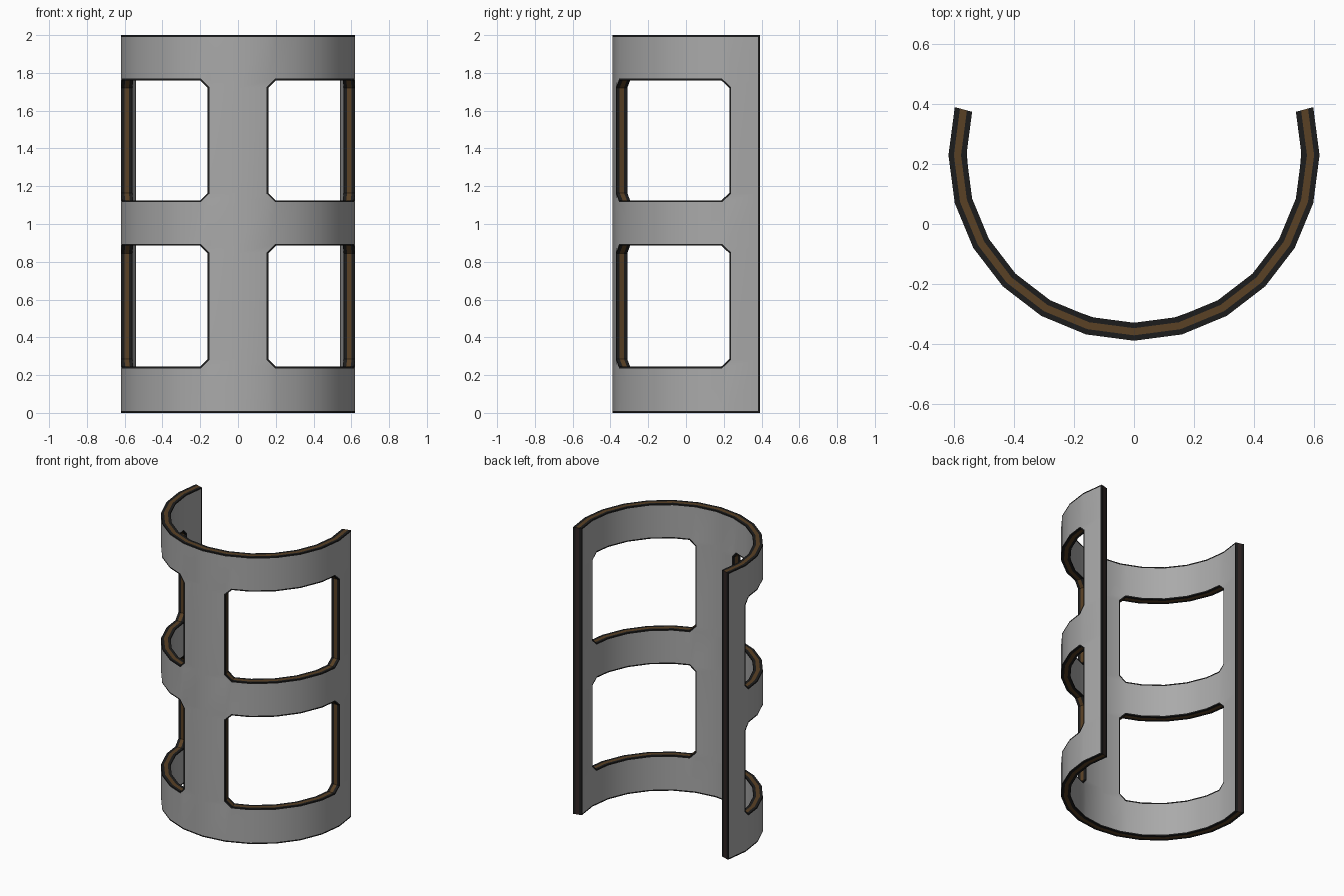
import bpy, bmesh, math

if "Cube" in bpy.data.objects:
    bpy.data.objects.remove(bpy.data.objects["Cube"])

R_MID, CY, STEP = 0.59, 0.23, 15.0
LAYERS = [0.62, 0.602, 0.578, 0.56]          # outer skin, core edges, inner skin
HALF = [0, 15, 19, 30, 45, 60, 75, 86, 90, 105]
COLS = [-a for a in HALF[:0:-1]] + HALF
ROWS = [0, 0.245, 0.285, 0.845, 0.885, 1.125, 1.165, 1.72, 1.76, 2.0]
WINDOWS = [(0.245, 0.885), (1.125, 1.76)]
K = math.radians(1) * R_MID                  # degrees to flat length


def material(name, rgb):
    m = bpy.data.materials.new(name)
    m.diffuse_color = (*rgb, 1)
    m.use_nodes = True
    m.node_tree.nodes["Principled BSDF"].inputs["Base Color"].default_value = m.diffuse_color
    return m


MATS = [material("grey_skin", (0.40, 0.40, 0.40)),
        material("black_edge", (0.012, 0.012, 0.012)),
        material("brown_core", (0.10, 0.052, 0.018)),
        material("dark_brown_end", (0.03, 0.018, 0.017))]


def bend(u, z, r):
    """Wrap flat coordinates on to a 24-sided tube."""
    a = u / K
    i = math.floor(a / STEP + 1e-6)
    t = a / STEP - i
    p, q = math.radians(i * STEP), math.radians((i + 1) * STEP)
    x = math.sin(p) * (1 - t) + math.sin(q) * t
    y = math.cos(p) * (1 - t) + math.cos(q) * t
    return (r * x, CY - r * y, z)


# Flat layout of the frame with four chamfered windows
flat = bmesh.new()
grid = [[flat.verts.new((a * K, z, 0)) for z in ROWS] for a in COLS]
for i in range(len(COLS) - 1):
    for j in range(len(ROWS) - 1):
        quad = [grid[i][j], grid[i + 1][j], grid[i + 1][j + 1], grid[i][j + 1]]
        lo, hi = sorted((abs(COLS[i]), abs(COLS[i + 1])))
        win = [w for w in WINDOWS if w[0] <= ROWS[j] and ROWS[j + 1] <= w[1]]
        if win and lo >= 15 and hi <= 90:
            corners = [v for v in quad
                       if round(abs(v.co.x) / K) in (15, 90)
                       and any(abs(v.co.y - h) < 1e-4 for h in win[0])]
            if corners:                       # keep a chamfer triangle
                k = quad.index(corners[0])
                flat.faces.new((quad[k - 1], quad[k], quad[(k + 1) % 4]))
            continue
        flat.faces.new(quad)
flat.normal_update()
bmesh.ops.delete(flat, geom=[v for v in flat.verts if not v.link_faces], context='VERTS')

# Thin black rim around every opening
rim = bmesh.ops.inset_region(flat, faces=list(flat.faces), use_boundary=True,
                             use_even_offset=True, thickness=0.009)['faces']
for f in rim:
    f.material_index = 1
flat.verts.index_update()

# Curved shell: outer skin, inner skin and layered cut edges
bm = bmesh.new()
cache = {}


def vert(v, layer):
    key = (v.index, layer)
    if key not in cache:
        cache[key] = bm.verts.new(bend(v.co.x, v.co.y, LAYERS[layer]))
    return cache[key]


for f in flat.faces:
    loop = list(f.verts)
    for layer, vs in ((0, loop), (3, loop[::-1])):
        bm.faces.new([vert(v, layer) for v in vs]).material_index = f.material_index
for e in flat.edges:
    if not e.is_boundary:
        continue
    a, b = e.verts
    end = all(abs(abs(v.co.x) / K - 105) < 0.1 for v in e.verts)
    for n, mat in enumerate((1, 3 if end else 2, 1)):
        bm.faces.new((vert(a, n), vert(b, n), vert(b, n + 1), vert(a, n + 1))).material_index = mat
bmesh.ops.recalc_face_normals(bm, faces=list(bm.faces))

mesh = bpy.data.meshes.new("curved_window_frame")
bm.to_mesh(mesh)
bm.free()
flat.free()
for m in MATS:
    mesh.materials.append(m)
frame = bpy.data.objects.new("curved_window_frame", mesh)
bpy.context.collection.objects.link(frame)
bpy.context.view_layer.objects.active = frame
frame.select_set(True)
bpy.ops.object.shade_smooth_by_angle(angle=math.radians(30))
